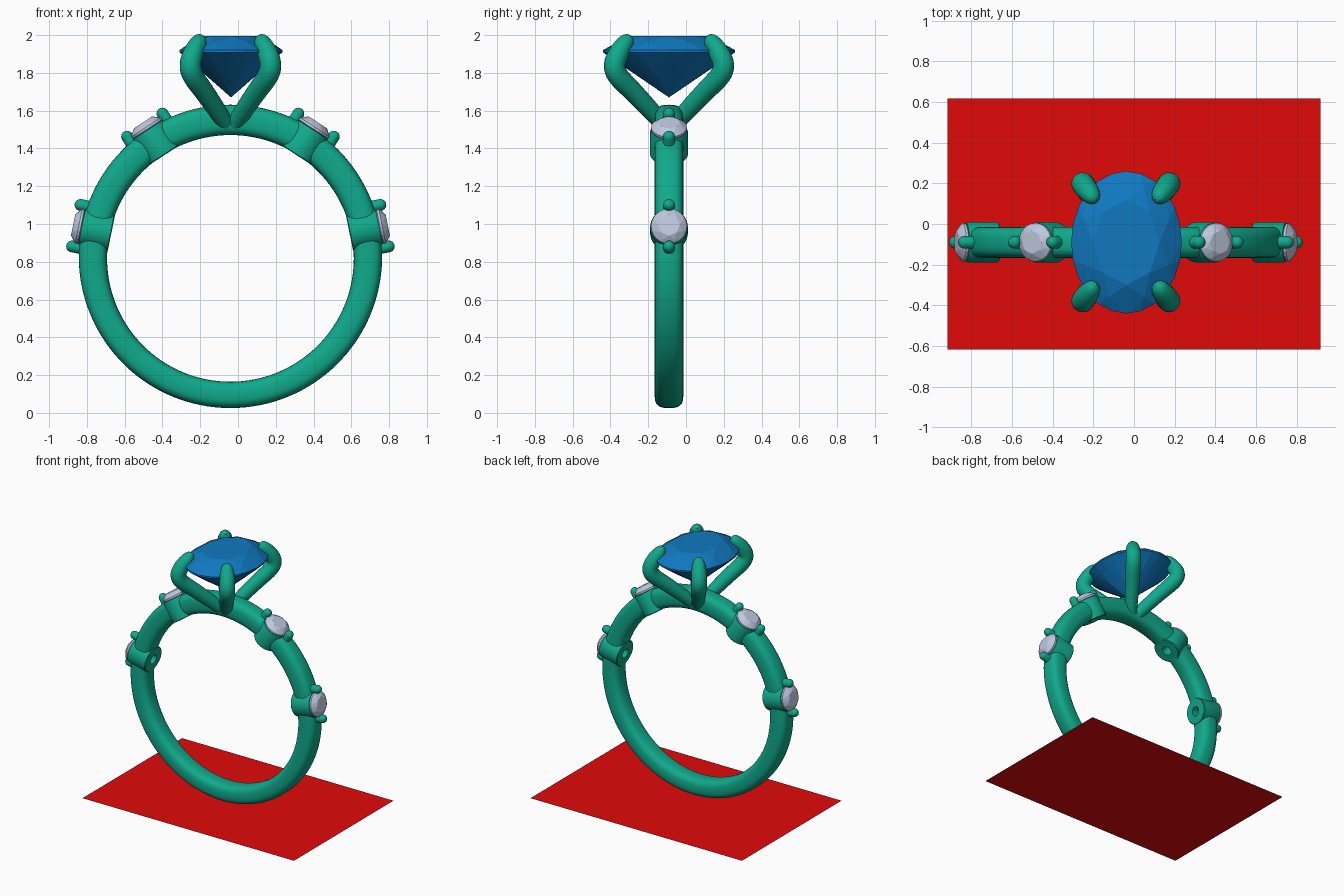
import bpy, bmesh
from math import sin, cos, pi, radians
from mathutils import Matrix, Vector

if "Cube" in bpy.data.objects:
    bpy.data.objects.remove(bpy.data.objects["Cube"])

CX, CY, CZ = -0.04, -0.09, 0.825   # ring centre


def material(name, rgb):
    m = bpy.data.materials.new(name)
    m.diffuse_color = (*rgb, 1)
    m.use_nodes = True
    m.node_tree.nodes["Principled BSDF"].inputs["Base Color"].default_value = m.diffuse_color
    return m


METAL = material("green_metal", (0.005, 0.40, 0.26))
BLUE = material("blue_gem", (0.005, 0.19, 0.53))
PALE = material("pale_gem", (0.52, 0.58, 0.74))
RED = material("red_base", (0.75, 0.003, 0.003))


def finish(name, bm, mat, matrix=Matrix(), smooth=True):
    bmesh.ops.recalc_face_normals(bm, faces=bm.faces)
    me = bpy.data.meshes.new(name)
    bm.to_mesh(me)
    bm.free()
    ob = bpy.data.objects.new(name, me)
    ob.matrix_world = matrix
    bpy.context.collection.objects.link(ob)
    me.materials.append(mat)
    if smooth:
        shade(ob)
    return ob


def select(ob):
    bpy.ops.object.select_all(action='DESELECT')
    ob.select_set(True)
    bpy.context.view_layer.objects.active = ob


def shade(ob):
    select(ob)
    bpy.ops.object.shade_smooth_by_angle(angle=radians(35))


def loft(loops, closed):
    """Skin a list of closed point loops; closed joins last to first."""
    bm = bmesh.new()
    rows = [[bm.verts.new(p) for p in loop] for loop in loops]
    n = len(rows[0])
    for i in range(len(rows) if closed else len(rows) - 1):
        a, b = rows[i], rows[(i + 1) % len(rows)]
        for j in range(n):
            k = (j + 1) % n
            bm.faces.new((a[j], a[k], b[k], b[j]))
    if not closed:
        bm.faces.new(rows[0])
        bm.faces.new(rows[-1])
    return bm


def lathe(profile, steps=40):
    return loft([[(r * cos(2 * pi * i / steps), r * sin(2 * pi * i / steps), z)
                  for r, z in profile] for i in range(steps)], True)


def gem(name, rx, ry, crown, depth, mat, matrix, girdle=0.012):
    """Faceted brilliant cut: convex hull of table, crown, girdle and pavilion rings."""
    rings = [(8, 0, 0.60, crown), (8, 0.5, 0.83, crown * 0.58), (24, 0, 1, girdle / 2),
             (24, 0, 1, -girdle / 2), (8, 0.5, 0.52, -depth * 0.52)]
    bm = bmesh.new()
    for n, off, s, z in rings:
        for i in range(n):
            a = 2 * pi * (i + off) / n
            bm.verts.new((rx * s * cos(a), ry * s * sin(a), z))
    bm.verts.new((0, 0, -depth))
    bmesh.ops.convex_hull(bm, input=bm.verts)
    return finish(name, bm, mat, matrix, False)


def sgnpow(v, e):
    return abs(v) ** e * (1 if v >= 0 else -1)


# Base sheet
bm = bmesh.new()
bmesh.ops.create_grid(bm, x_segments=1, y_segments=1, size=1,
                      matrix=Matrix.Diagonal((0.918, 0.617, 1, 1)))
finish("base_sheet", bm, RED, smooth=False)

# Shank: rounded-square section swept round, slightly thicker at the top
loops = []
for i in range(128):
    t = 2 * pi * i / 128
    half = (0.150 + 0.0105 * sin(t)) / 2
    loop = []
    for j in range(32):
        u = 2 * pi * j / 32
        r = 0.653 + half + half * sgnpow(cos(u), 0.7)
        loop.append((CX + r * cos(t), CY + 0.076 * sgnpow(sin(u), 0.7), CZ - 0.007 + r * sin(t)))
    loops.append(loop)
shank = finish("shank", loft(loops, True), METAL)

# Side settings: collar, two bead prongs and a round stone, pointing outward
collar_profile = [(0.036, 0.643), (0.095, 0.643), (0.1, 0.648), (0.1, 0.79),
                  (0.095, 0.803), (0.085, 0.803), (0.036, 0.765)]
prong_profile = [(0.0001, 0.74), (0.031, 0.74)] + [
    (max(0.031 * cos(a * pi / 12), 0.0001), 0.833 + 0.031 * sin(a * pi / 12)) for a in range(7)]
cutters = []
for side, s in (("left", -1), ("right", 1)):
    for level, deg in (("lower", 11.5), ("upper", 57)):
        tag = f"{side}_{level}"
        m = Matrix.Translation((CX, CY, CZ)) @ Matrix.Rotation(s * radians(90 - deg), 4, 'Y')
        finish(tag + "_collar", lathe(collar_profile), METAL, m)
        gem(tag + "_stone", 0.095, 0.095, 0.036, 0.06, PALE,
            m @ Matrix.Translation((0, 0, 0.814)))
        for k in (-1, 1):
            finish(f"{tag}_bead_{'a' if k < 0 else 'b'}", lathe(prong_profile, 20), METAL,
                   m @ Matrix.Translation((0.112 * k, 0, 0)))
        bm = bmesh.new()
        bmesh.ops.create_cone(bm, cap_ends=True, segments=40, radius1=0.0365, radius2=0.0365,
                              depth=0.4)
        cutters.append(finish(tag + "_cutter", bm, METAL,
                              m @ Matrix.Translation((0, 0, 0.72)), False))

# Drill the light holes under the side stones
bpy.context.view_layer.update()
select(shank)
for c in cutters:
    c.hide_render = True
    mod = shank.modifiers.new("hole", 'BOOLEAN')
    mod.operation, mod.object, mod.solver = 'DIFFERENCE', c, 'EXACT'
    # drilling must precede the smoothing modifier-free mesh data
    bpy.ops.object.modifier_apply(modifier=mod.name)
for c in cutters:
    bpy.data.objects.remove(c)
shade(shank)

# Centre stone
gem("centre_stone", 0.272, 0.35, 0.08, 0.245, BLUE, Matrix.Translation((CX + 0.003, CY, 1.915)))

# Four claws rising from the shank and curling over the centre stone
path = [(0.008, 0.015, 1.505, 0.040), (0.060, 0.082, 1.585, 0.048), (0.135, 0.185, 1.695, 0.053),
        (0.198, 0.270, 1.785, 0.056), (0.212, 0.288, 1.845, 0.056), (0.196, 0.265, 1.905, 0.054),
        (0.172, 0.234, 1.955, 0.046), (0.158, 0.214, 1.982, 0.032), (0.150, 0.204, 1.994, 0.010)]


def spline(points, per=5):
    pts = [Vector(p) for p in points]
    pts = [2 * pts[0] - pts[1]] + pts + [2 * pts[-1] - pts[-2]]
    out = []
    for a, b, c, d in zip(pts, pts[1:], pts[2:], pts[3:]):
        for i in range(per):
            t = i / per
            out.append(0.5 * (2 * b + (c - a) * t + (2 * a - 5 * b + 4 * c - d) * t * t
                              + (3 * b - a - 3 * c + d) * t ** 3))
    return out + [pts[-2]]


samples = spline(path)
for side, sx in (("left", -1), ("right", 1)):
    for end, sy in (("front", -1), ("back", 1)):
        pts = [Vector((CX + sx * p[0], CY + sy * p[1], p[2])) for p in samples]
        across = Vector((-sy * 0.288, sx * 0.212, 0)).normalized()
        loops = []
        for i, p in enumerate(pts):
            tangent = pts[min(i + 1, len(pts) - 1)] - pts[max(i - 1, 0)]
            up = tangent.cross(across).normalized()
            r = samples[i][3]
            loops.append([p + r * (cos(a) * across + sin(a) * up)
                          for a in (2 * pi * j / 20 for j in range(20))])
        finish(f"{end}_{side}_claw", loft(loops, False), METAL)
